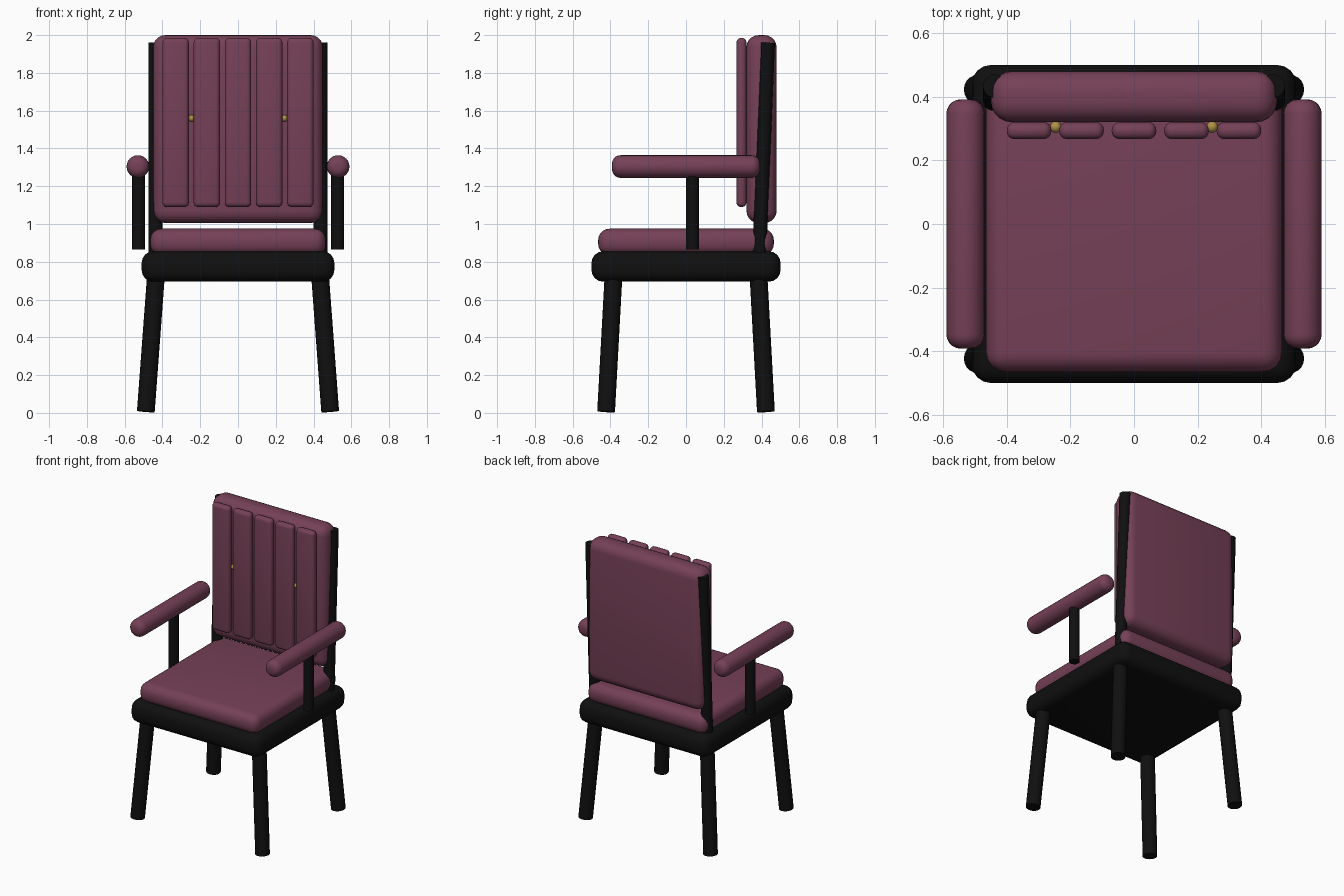
import bpy, bmesh, math
from mathutils import Vector

if "Cube" in bpy.data.objects:
    bpy.data.objects.remove(bpy.data.objects["Cube"])


def material(name, rgb):
    m = bpy.data.materials.new(name)
    m.diffuse_color = (*rgb, 1)
    m.use_nodes = True
    m.node_tree.nodes["Principled BSDF"].inputs["Base Color"].default_value = m.diffuse_color
    return m


BURGUNDY = material("burgundy_leather", (0.18, 0.052, 0.095))
BLACK = material("black_wood", (0.005, 0.005, 0.005))
GOLD = material("gold_trim", (0.42, 0.29, 0.06))


def finish(name, bm, mat, angle=40):
    bmesh.ops.recalc_face_normals(bm, faces=bm.faces)
    me = bpy.data.meshes.new(name)
    bm.to_mesh(me)
    bm.free()
    me.materials.append(mat)
    ob = bpy.data.objects.new(name, me)
    bpy.context.collection.objects.link(ob)
    bpy.ops.object.select_all(action='DESELECT')
    ob.select_set(True)
    bpy.context.view_layer.objects.active = ob
    bpy.ops.object.shade_smooth_by_angle(angle=math.radians(angle))
    return ob


def rounded_box(name, lo, hi, bevel, segments, mat):
    lo, hi = Vector(lo), Vector(hi)
    bm = bmesh.new()
    bmesh.ops.create_cube(bm, size=1)
    for v in bm.verts:
        v.co = (lo + hi) / 2 + v.co * (hi - lo)
    bmesh.ops.bevel(bm, geom=bm.edges[:], offset=bevel, segments=segments,
                    profile=0.5, affect='EDGES')
    return finish(name, bm, mat)


def rod(name, a, b, radius, mat, sides=20, round_end=0.0):
    a, b = Vector(a), Vector(b)
    bm = bmesh.new()
    bmesh.ops.create_cone(bm, cap_ends=True, segments=sides, radius1=radius,
                          radius2=radius, depth=(b - a).length)
    if round_end:
        rims = [e for e in bm.edges if abs(e.verts[0].co.z - e.verts[1].co.z) < 1e-4]
        bmesh.ops.bevel(bm, geom=rims, offset=round_end, segments=5,
                        profile=0.5, affect='EDGES')
    q = (b - a).to_track_quat('Z', 'Y')
    for v in bm.verts:
        v.co = q @ v.co + (a + b) / 2
    return finish(name, bm, mat)


# Seat base and cushion
rounded_box("seat_frame", (-0.51, -0.5, 0.695), (0.51, 0.5, 0.855), 0.06, 4, BLACK)
rounded_box("seat_cushion", (-0.465, -0.465, 0.835), (0.465, 0.465, 0.975), 0.06, 5, BURGUNDY)

# Thin piping around the cushion top
curve = bpy.data.curves.new("seat_piping", 'CURVE')
curve.dimensions = '3D'
curve.bevel_depth = 0.003
curve.bevel_resolution = 1
spline = curve.splines.new('POLY')
points = []
for i, (sx, sy) in enumerate([(1, 1), (-1, 1), (-1, -1), (1, -1)]):
    for k in range(6):
        t = math.radians(90 * i + 18 * k)
        points.append((sx * 0.385 + 0.05 * math.cos(t),
                       sy * 0.385 + 0.05 * math.sin(t), 0.959, 1))
spline.points.add(len(points) - 1)
for p, co in zip(spline.points, points):
    p.co = co
spline.use_cyclic_u = True
curve.materials.append(GOLD)
bpy.context.collection.objects.link(bpy.data.objects.new("seat_piping", curve))

# Backrest cushion with five padded channels
rounded_box("back_cushion", (-0.45, 0.32, 1.005), (0.45, 0.48, 2.0), 0.065, 5, BURGUNDY)
for i in range(5):
    x = (i - 2) * 0.165
    rounded_box(f"back_channel_{i + 1}", (x - 0.07, 0.267, 1.09),
                (x + 0.07, 0.32, 1.985), 0.024, 4, BURGUNDY)

for side, s in (("left", -1), ("right", 1)):
    # Splayed legs
    for end, e in (("front", -1), ("back", 1)):
        rod(f"{end}_{side}_leg", (s * 0.488, e * 0.423, 0.007),
            (s * 0.432, e * 0.382, 0.76), 0.047, BLACK)
    # Back posts
    rod(f"{side}_back_post", (s * 0.438, 0.387, 0.82), (s * 0.438, 0.434, 1.96), 0.037, BLACK)
    # Armrests and their supports
    rod(f"{side}_armrest", (s * 0.53, -0.392, 1.304), (s * 0.53, 0.392, 1.304),
        0.06, BURGUNDY, 24, 0.045)
    rod(f"{side}_arm_support", (s * 0.527, 0.035, 0.865), (s * 0.527, 0.035, 1.27), 0.034, BLACK)
    # Gold buttons between the channels
    bm = bmesh.new()
    bmesh.ops.create_uvsphere(bm, u_segments=16, v_segments=10, radius=0.018)
    for v in bm.verts:
        v.co += Vector((s * 0.246, 0.305, 1.56))
    finish(f"{side}_button", bm, GOLD)
